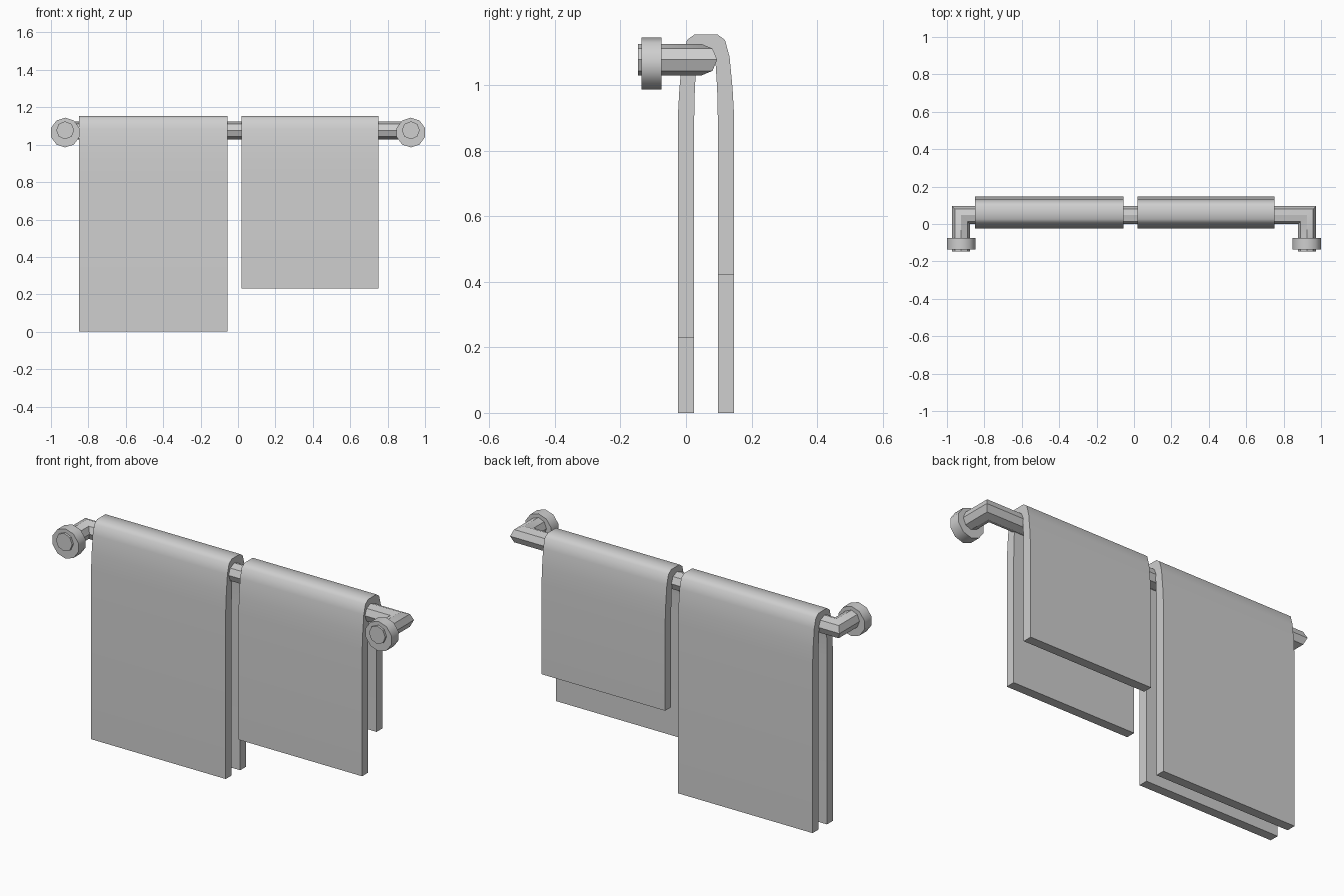
import bpy
import bmesh
from math import cos, sin, pi, radians
from mathutils import Vector, Matrix

cube = bpy.data.objects.get("Cube")
if cube:
    bpy.data.objects.remove(cube, do_unlink=True)

grey = bpy.data.materials.new("plain grey")
grey.use_nodes = True
colour = (0.62, 0.62, 0.62, 1)
grey.diffuse_color = colour
grey.node_tree.nodes["Principled BSDF"].inputs["Base Color"].default_value = colour


def finish(bm, name):
    """Turn a bmesh into a named, shaded object."""
    bmesh.ops.recalc_face_normals(bm, faces=bm.faces)
    mesh = bpy.data.meshes.new(name)
    bm.to_mesh(mesh)
    bm.free()
    mesh.materials.append(grey)
    obj = bpy.data.objects.new(name, mesh)
    bpy.context.collection.objects.link(obj)
    bpy.ops.object.select_all(action='DESELECT')
    obj.select_set(True)
    bpy.context.view_layer.objects.active = obj
    bpy.ops.object.shade_smooth_by_angle(angle=radians(40))
    return obj


def towel(name, x0, x1, front_hem, back_hem):
    """Folded cloth: an arch profile with thickness, extruded along x."""
    mid = 0.061
    # half-arch as (distance from the fold's centre, height)
    outer = [(0.086, 0.9), (0.081, 0.99), (0.072, 1.085), (0.058, 1.137), (0.035, 1.154)]
    inner = [(0.036, 0.9), (0.034, 0.99), (0.029, 1.07), (0.02, 1.1)]

    def arch(half):
        w = half[0][0]
        front = [(mid - w, front_hem)] + [(mid - d, z) for d, z in half]
        back = [(mid + d, z) for d, z in reversed(half)] + [(mid + w, back_hem)]
        return front + back

    profile = arch(outer) + arch(inner)[::-1]
    bm = bmesh.new()
    face = bm.faces.new([bm.verts.new((x0, y, z)) for y, z in profile])
    result = bmesh.ops.extrude_face_region(bm, geom=[face])
    moved = [v for v in result["geom"] if isinstance(v, bmesh.types.BMVert)]
    bmesh.ops.translate(bm, verts=moved, vec=(x1 - x0, 0, 0))
    finish(bm, name)


def rail():
    """Octagonal rail with a mitred elbow and a forward post at each end."""
    sides, r, height = 8, 0.048, 1.077
    end_x, bar_y, tip_y = 0.924, 0.047, -0.147
    # path point and the sideways direction of its ring
    path = [((-end_x, tip_y), (-1, 0)), ((-end_x, bar_y), (-1, 1)),
            ((end_x, bar_y), (1, 1)), ((end_x, tip_y), (1, 0))]
    bm = bmesh.new()
    rings = []
    for (x, y), (dx, dy) in path:
        ring = []
        for i in range(sides):
            a = 2 * pi * i / sides
            ring.append(bm.verts.new((x + dx * r * cos(a), y + dy * r * cos(a),
                                      height + r * sin(a))))
        rings.append(ring)
    for a, b in zip(rings, rings[1:]):
        for i in range(sides):
            j = (i + 1) % sides
            bm.faces.new((a[i], a[j], b[j], b[i]))
    bm.faces.new(rings[0])
    bm.faces.new(rings[-1])
    finish(bm, "towel_rail")


def flange(name, x):
    """Ten-sided wall collar around a post."""
    bm = bmesh.new()
    place = (Matrix.Translation(Vector((x, -0.105, 1.065)))
             @ Matrix.Rotation(pi / 2, 4, 'X'))
    bmesh.ops.create_cone(bm, cap_ends=True, segments=10, radius1=0.0795,
                          radius2=0.0795, depth=0.06, matrix=place)
    finish(bm, name)


rail()
flange("right_flange", -0.924)
flange("left_flange", 0.924)
towel("long_towel", -0.85, -0.055, 0.0, 0.0)
towel("short_towel", 0.02, 0.75, 0.23, 0.42)
